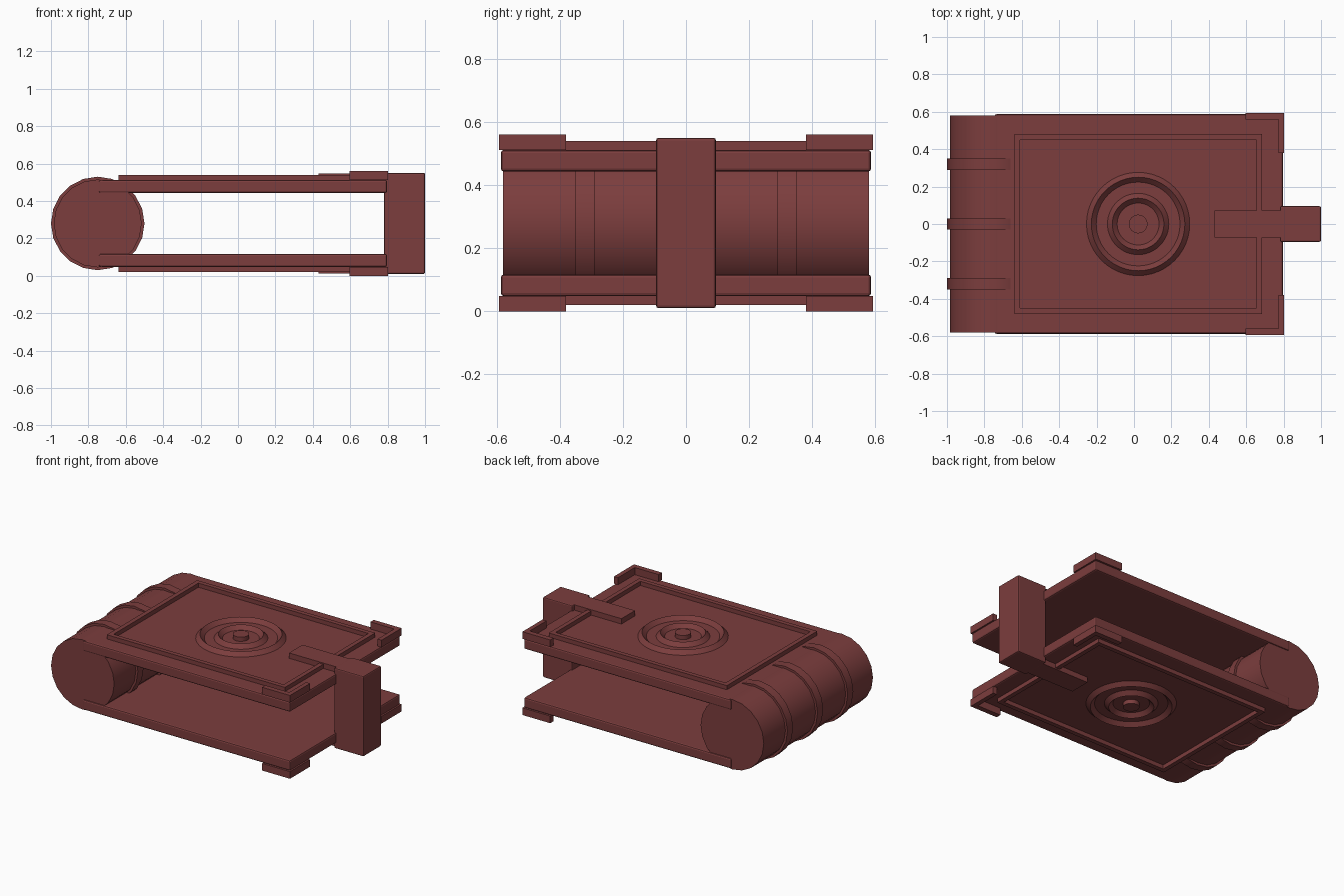
import bpy, bmesh, math
from mathutils import Matrix, Vector

cube = bpy.data.objects.get("Cube")
if cube:
    bpy.data.objects.remove(cube, do_unlink=True)

MID = 0.28  # height of the symmetry plane between the two covers
RED = (0.2, 0.047, 0.047, 1)
mat = bpy.data.materials.new("dark red leather")
mat.use_nodes = True
mat.diffuse_color = RED
mat.node_tree.nodes["Principled BSDF"].inputs["Base Color"].default_value = RED


def finish(name, bm, mirror="", bevel=0, smooth=False):
    """Turn a bmesh into an object whose origin lies on the mid plane."""
    bmesh.ops.recalc_face_normals(bm, faces=bm.faces)
    mesh = bpy.data.meshes.new(name)
    bm.to_mesh(mesh)
    bm.free()
    mesh.materials.append(mat)
    ob = bpy.data.objects.new(name, mesh)
    bpy.context.collection.objects.link(ob)
    ob.location.z = MID
    if bevel:
        mod = ob.modifiers.new("Bevel", 'BEVEL')
        mod.width, mod.segments = bevel, 2
    if mirror:
        mod = ob.modifiers.new("Mirror", 'MIRROR')
        mod.use_axis = [a in mirror for a in "XYZ"]
        mod.use_mirror_merge = False
    if smooth:
        bpy.ops.object.select_all(action='DESELECT')
        ob.select_set(True)
        bpy.context.view_layer.objects.active = ob
        bpy.ops.object.shade_smooth_by_angle(angle=math.radians(30))
    return ob


def box(name, lo, hi, **kw):
    bm = bmesh.new()
    lo, hi = Vector(lo), Vector(hi)
    bmesh.ops.create_cube(bm, size=1, matrix=Matrix.Translation((lo + hi) / 2)
                          @ Matrix.Diagonal((*(hi - lo), 1)))
    return finish(name, bm, **kw)


def prism(name, outline, z0, z1, **kw):
    bm = bmesh.new()
    face = bm.faces.new([bm.verts.new((x, y, z0)) for x, y in outline])
    top = bmesh.ops.extrude_face_region(bm, geom=[face])["geom"]
    bmesh.ops.translate(bm, vec=(0, 0, z1 - z0),
                        verts=[v for v in top if isinstance(v, bmesh.types.BMVert)])
    return finish(name, bm, **kw)


def cylinder(name, radius, depth, centre, sides, axis, **kw):
    bm = bmesh.new()
    turn = Matrix.Rotation(math.pi / 2, 4, 'X') if axis == "Y" else Matrix()
    bmesh.ops.create_cone(bm, cap_ends=True, segments=sides, radius1=radius, radius2=radius,
                          depth=depth, matrix=Matrix.Translation(centre) @ turn)
    return finish(name, bm, smooth=True, **kw)


def lathe_ring(name, section, centre, sides, **kw):
    """Sweep a closed (radius, z) section around a vertical axis."""
    bm = bmesh.new()
    loops = []
    for i in range(sides):
        a = math.tau * i / sides
        loops.append([bm.verts.new((centre[0] + r * math.cos(a), centre[1] + r * math.sin(a), z))
                      for r, z in section])
    n = len(section)
    for i in range(sides):
        p, q = loops[i], loops[(i + 1) % sides]
        for k in range(n):
            bm.faces.new((p[k], q[k], q[(k + 1) % n], p[(k + 1) % n]))
    return finish(name, bm, smooth=True, **kw)


TOP = 0.232  # outer face of a cover, measured from the mid plane

# Covers
box("cover", (-0.745, -0.587, 0.163), (0.797, 0.587, TOP), mirror="Z", bevel=0.01)

# Rounded spine and its raised bands
cylinder("spine", 0.235, 1.16, (-0.75, 0, 0), 20, "Y")
for i, y in enumerate((-0.32, 0, 0.32)):
    cylinder(f"spine_band_{i + 1}", 0.25, 0.06, (-0.75, y, 0), 20, "Y")

# Raised rectangular border
bm = bmesh.new()
loops = []
for inset, z in ((0, 0.2), (0, 0.26), (0.03, 0.26), (0.03, 0.2)):
    x0, x1, y = -0.64 + inset, 0.685 - inset, 0.48 - inset
    loops.append([bm.verts.new((a, b, z)) for a, b in ((x0, -y), (x1, -y), (x1, y), (x0, y))])
for i in range(4):
    p, q = loops[i], loops[(i + 1) % 4]
    for k in range(4):
        bm.faces.new((p[k], p[(k + 1) % 4], q[(k + 1) % 4], q[k]))
finish("cover_border", bm, mirror="Z")

# Medallion: two ridged rings around a button
CENTRE = (0.022, 0)
for name, r in (("outer_ring", 0.25), ("inner_ring", 0.138)):
    t = 0.026
    lathe_ring(name, [(r + t, TOP), (r, TOP + t), (r - t, TOP), (r, TOP - t)],
               CENTRE, 48, mirror="Z")
cylinder("centre_button", 0.05, 0.05, (*CENTRE, 0.235), 32, "Z", mirror="Z")

# Corner guards
prism("corner_guard", [(0.595, 0.593), (0.802, 0.593), (0.802, 0.38), (0.772, 0.38),
                       (0.772, 0.558), (0.595, 0.558)], TOP, 0.28, mirror="YZ")

# Clasp block and its straps
box("clasp", (0.78, -0.095, -0.27), (1.0, 0.095, 0.27), bevel=0.008)
box("clasp_strap", (0.43, -0.072, 0.225), (0.79, 0.072, 0.268), mirror="Z")
